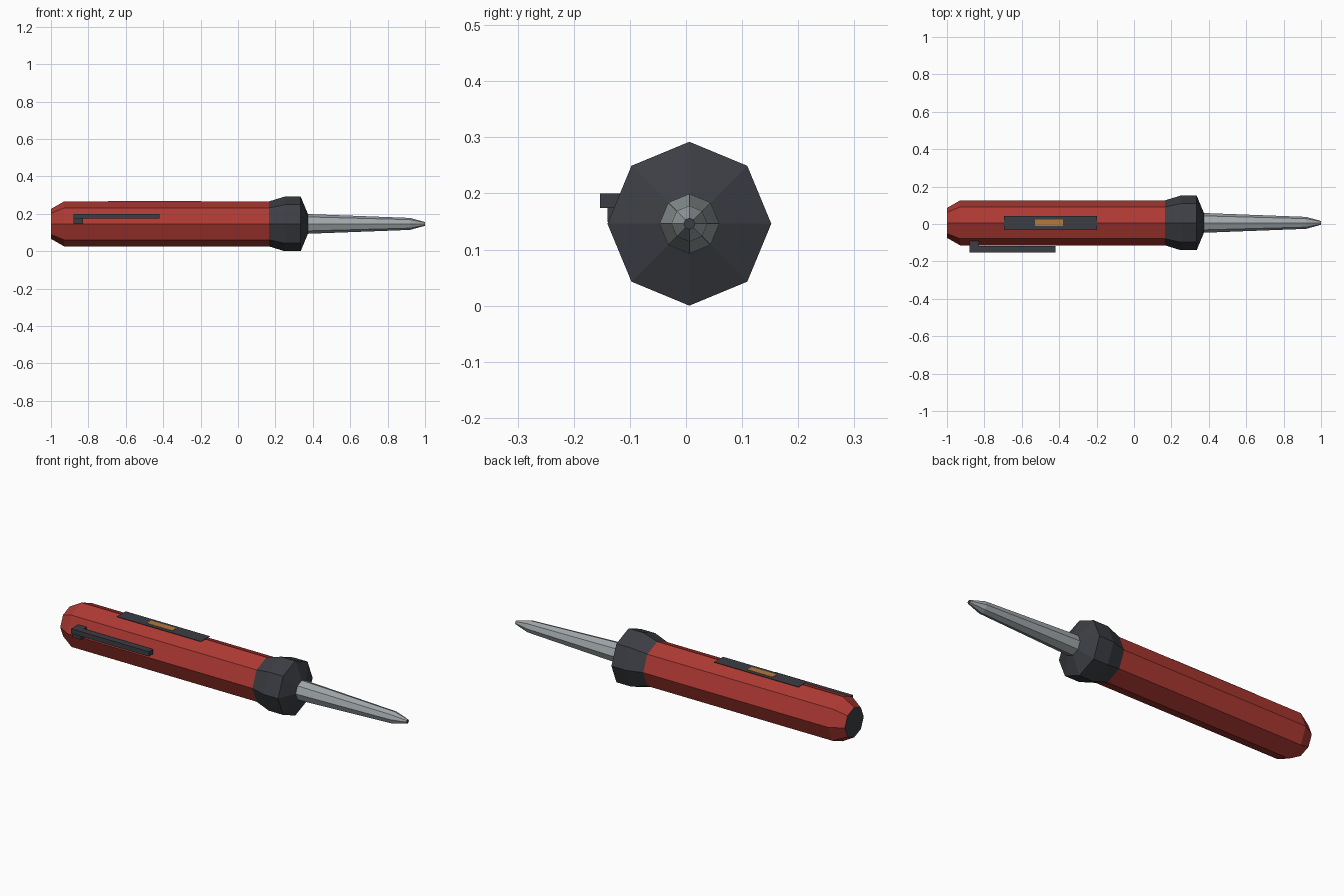
import bpy, bmesh, math

if "Cube" in bpy.data.objects:
    bpy.data.objects.remove(bpy.data.objects["Cube"])

AXIS_Y, AXIS_Z = 0.006, 0.146


def material(name, rgb):
    m = bpy.data.materials.new(name)
    m.diffuse_color = (*rgb, 1)
    m.use_nodes = True
    m.node_tree.nodes["Principled BSDF"].inputs["Base Color"].default_value = m.diffuse_color
    return m


RED = material("red", (0.42, 0.041, 0.033))
DARK = material("charcoal", (0.045, 0.048, 0.057))
GREY = material("steel grey", (0.35, 0.385, 0.40))
ORANGE = material("amber", (0.46, 0.19, 0.045))


def make_object(name, bm, mats):
    bmesh.ops.recalc_face_normals(bm, faces=bm.faces)
    mesh = bpy.data.meshes.new(name)
    bm.to_mesh(mesh)
    bm.free()
    for m in mats:
        mesh.materials.append(m)
    ob = bpy.data.objects.new(name, mesh)
    bpy.context.collection.objects.link(ob)
    return ob


def lathe(name, profile, mats, cap_side=0):
    """Eight-sided turned part along x; the cap facing cap_side gets mats[1]."""
    bm = bmesh.new()
    rings = []
    for x, r in profile:
        angles = [k * math.pi / 4 for k in range(8)]
        rings.append([bm.verts.new((x, AXIS_Y + r * math.cos(a), AXIS_Z + r * math.sin(a)))
                      for a in angles])
    for a, b in zip(rings, rings[1:]):
        for k in range(8):
            j = (k + 1) % 8
            bm.faces.new((a[k], a[j], b[j], b[k]))
    start, end = bm.faces.new(rings[0]), bm.faces.new(rings[-1])
    if cap_side:
        (start if cap_side < 0 else end).material_index = 1
    return make_object(name, bm, mats)


def box(name, xs, ys, zs, mat):
    bm = bmesh.new()
    bmesh.ops.create_cube(bm, size=1)
    for v in bm.verts:
        v.co = [r[0] if c < 0 else r[1] for c, r in zip(v.co, (xs, ys, zs))]
    return make_object(name, bm, [mat])


# Turned body parts
lathe("handle", [(-1, 0.08), (-0.93, 0.12), (0.18, 0.12)], [RED, DARK], -1)
lathe("collar", [(0.165, 0.12), (0.25, 0.146), (0.335, 0.146), (0.375, 0.05)], [DARK])
lathe("shaft", [(0.34, 0.054), (0.92, 0.032), (1, 0.01)], [GREY, DARK], 1)

# Pocket clip on the front side
box("clip_mount", (-0.88, -0.83), (-0.14, -0.08), (0.149, 0.199), DARK)
box("clip_bar", (-0.88, -0.42), (-0.153, -0.117), (0.174, 0.2), DARK)

# Thin display panel on top with its lit window
box("display_panel", (-0.695, -0.197), (-0.031, 0.043), (0.266, 0.268), DARK)
box("display_window", (-0.53, -0.38), (-0.012, 0.024), (0.267, 0.2695), ORANGE)
